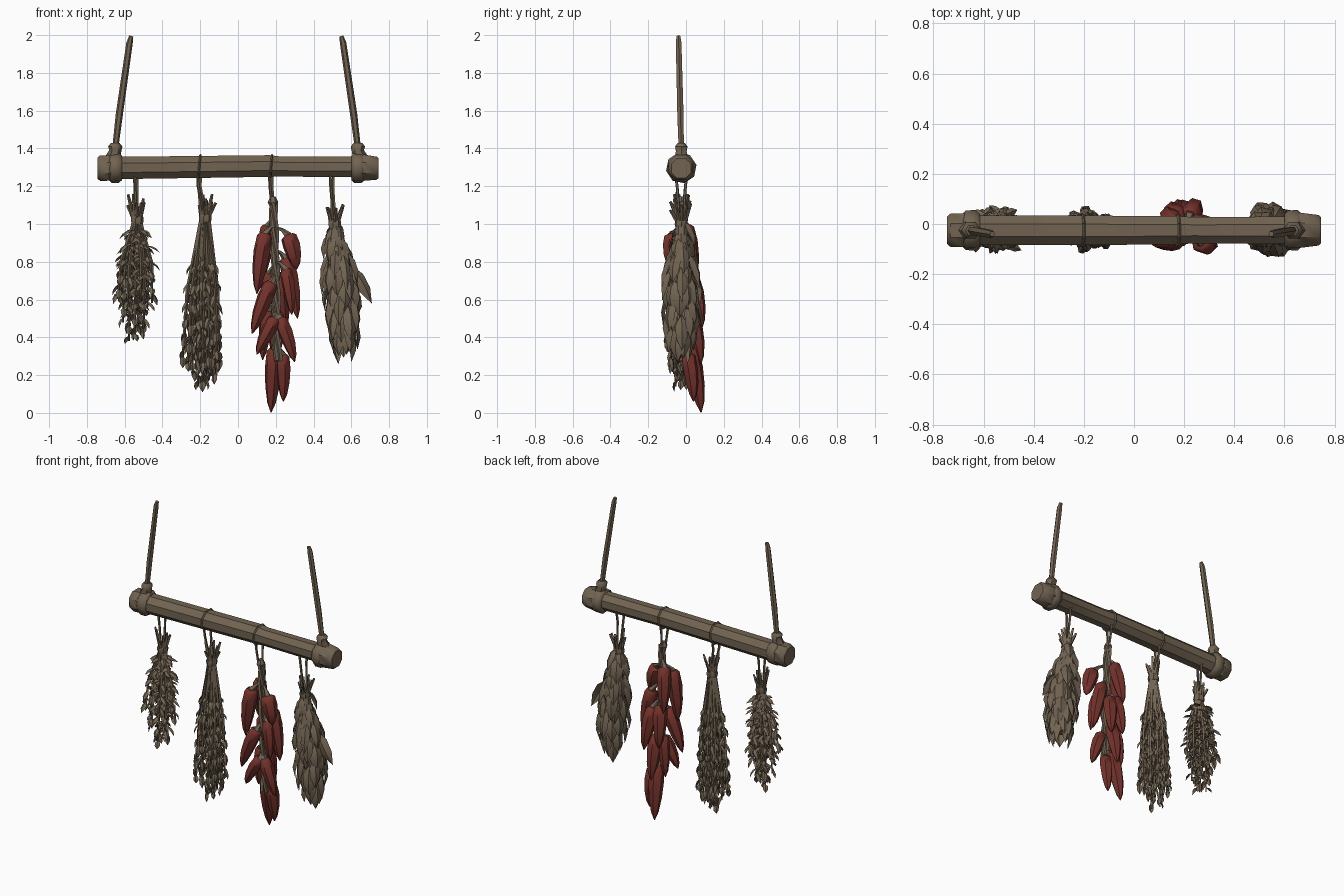
import bpy, bmesh, math, random
from mathutils import Vector

random.seed(7)
rnd = random.uniform
if "Cube" in bpy.data.objects:
    bpy.data.objects.remove(bpy.data.objects["Cube"])


def material(name, color):
    m = bpy.data.materials.new(name)
    m.use_nodes = True
    m.diffuse_color = (*color, 1)
    m.node_tree.nodes["Principled BSDF"].inputs["Base Color"].default_value = (*color, 1)
    return m


BROWN = material("dried brown", (0.165, 0.125, 0.083))
RED = material("dried red", (0.175, 0.032, 0.025))
MID_Y = -0.025


def finish(bm, name, mat, angle=35):
    me = bpy.data.meshes.new(name)
    bm.to_mesh(me)
    bm.free()
    me.materials.append(mat)
    ob = bpy.data.objects.new(name, me)
    bpy.context.collection.objects.link(ob)
    bpy.ops.object.select_all(action="DESELECT")
    ob.select_set(True)
    bpy.context.view_layer.objects.active = ob
    bpy.ops.object.shade_smooth_by_angle(angle=math.radians(angle))


def tube(bm, pts, radii, sides=6, phase=0.0):
    """Sweep a polygon with varying radius along the points."""
    pts = [Vector(p) for p in pts]
    axis = (pts[-1] - pts[0]).normalized()
    ref = Vector((0, 1, 0)) if abs(axis.z) > 0.6 else Vector((0, 0, 1))
    rings = []
    for i, p in enumerate(pts):
        t = (pts[min(i + 1, len(pts) - 1)] - pts[max(i - 1, 0)]).normalized()
        u = ref.cross(t).normalized()
        v = t.cross(u)
        angles = [phase + math.tau * j / sides for j in range(sides)]
        rings.append([bm.verts.new(p + radii[i] * (u * math.cos(a) + v * math.sin(a)))
                      for a in angles])
    for a, b in zip(rings, rings[1:]):
        for j in range(sides):
            k = (j + 1) % sides
            bm.faces.new((a[j], a[k], b[k], b[j]))
    bm.faces.new(rings[0][::-1])
    bm.faces.new(rings[-1])


def leaf(bm, base, d, n, length, width):
    """Folded pointed leaf running along d and facing n."""
    d = d.normalized()
    s = n.cross(d).normalized()
    n = d.cross(s)

    def station(t, w, lift):
        c = base + d * length * t + n * lift * width
        drop = n * 0.25 * width
        return [bm.verts.new(q) for q in (c + s * w * width - drop, c, c - s * w * width - drop)]

    root = bm.verts.new(base)
    l1, m1, r1 = station(0.3, 0.45, 0.3)
    l2, m2, r2 = station(0.65, 0.42, 0.3)
    tip = bm.verts.new(base + d * length - n * 0.1 * width)
    for f in ((root, m1, l1), (root, r1, m1), (m1, m2, l2, l1),
              (r1, r2, m2, m1), (m2, tip, l2), (r2, tip, m2)):
        bm.faces.new(f)


def ring_cord(bm, x, z, radius, thick, lean):
    """Cord wrapped once round the beam."""
    pts = []
    for i in range(9):
        a = math.tau * i / 8 + math.pi / 8
        pts.append(Vector((x + lean * math.sin(a), MID_Y + radius * math.cos(a),
                           z + radius * math.sin(a))))
    for a, b in zip(pts, pts[1:]):
        tube(bm, (a, b), (thick, thick), 4)


# Beam with flared ends
bm = bmesh.new()
profile = [(-0.745, 1.295, 0.06), (-0.73, 1.295, 0.073), (-0.68, 1.297, 0.073),
           (-0.62, 1.297, 0.064), (-0.21, 1.302, 0.063), (0.17, 1.307, 0.062),
           (0.23, 1.304, 0.057), (0.6, 1.302, 0.059), (0.66, 1.298, 0.076),
           (0.735, 1.295, 0.066), (0.745, 1.295, 0.057)]
tube(bm, [(x, MID_Y, z) for x, z, r in profile], [r for x, z, r in profile], 8, math.pi / 8)
finish(bm, "beam", BROWN, 40)

# Hanging ropes with wraps and knots
for side, x, top in (("right", -0.65, -0.565), ("left", 0.635, 0.547)):
    out = math.copysign(1, x)
    bm = bmesh.new()
    wrap = [(-0.035, 0.066), (-0.02, 0.081), (0.018, 0.082), (0.035, 0.067)]
    tube(bm, [(x + dx, MID_Y, 1.297) for dx, r in wrap], [r for dx, r in wrap], 8, 0.2)
    tube(bm, [(x + 0.012 * out, MID_Y, 1.35), (x, MID_Y, 1.385), (x, MID_Y, 1.41),
              (x, MID_Y, 1.43)], (0.04, 0.032, 0.038, 0.022), 6)
    finish(bm, side + "_rope_knot", BROWN, 50)
    bm = bmesh.new()
    foot, tip = Vector((x, MID_Y, 1.4)), Vector((top, MID_Y - 0.015, 1.995))
    tube(bm, [foot.lerp(tip, t) + Vector((sway * out, 0, 0)) for t, sway in
              ((0, 0), (0.3, 0.004), (0.65, 0.004), (0.94, 0.004), (1, 0))],
         (0.016, 0.019, 0.018, 0.017, 0.011), 6)
    finish(bm, side + "_rope", BROWN)


def cords(name, x, tie_x, tie_z, wraps):
    """Two strands from the beam down to the tied bundle."""
    bm = bmesh.new()
    for s in (-1, 1):
        tube(bm, [(x + 0.008 * s, MID_Y + 0.03 * s, 1.26), (x + 0.006 * s, MID_Y + 0.022 * s, 1.2),
                  (tie_x + 0.005 * s, MID_Y + 0.01 * s, tie_z)], (0.008, 0.008, 0.007), 5)
    if wraps:
        ring_cord(bm, x, 1.304, 0.067, 0.006, 0.006)
    finish(bm, name + "_cord", BROWN)


def bound_stems(name, x, tie_z, count):
    """Cut stem ends fanning up above the tie, with the tie band."""
    bm = bmesh.new()
    for i in range(count):
        a = math.tau * i / count + rnd(-0.2, 0.2)
        c, s = math.cos(a), math.sin(a)
        r = rnd(0.03, 0.06)
        tube(bm, [(x + 0.016 * c, MID_Y + 0.016 * s, tie_z - 0.03),
                  (x + 0.016 * c, MID_Y + 0.016 * s, tie_z + 0.01),
                  (x + r * c, MID_Y + r * s, tie_z + rnd(0.07, 0.14))], (0.012, 0.014, 0.007), 4)
    tube(bm, [(x, MID_Y, tie_z - 0.02), (x, MID_Y, tie_z), (x + 0.003, MID_Y, tie_z + 0.022)],
         (0.031, 0.036, 0.031), 7)
    finish(bm, name + "_tied_stems", BROWN)


def twig_bundle(name, x, drift, tie_z, count, low, high, spread, bulge, start, step, size, flare):
    """Bundle of thin twigs, each lined with small leaves."""
    bm = bmesh.new()
    for i in range(count):
        a = i * 2.4
        f = math.sqrt((i + 0.5) / count)
        out = Vector((math.cos(a), 0.75 * math.sin(a), 0))
        p0 = Vector((x, MID_Y, tie_z)) + out * 0.02
        end_z = low + (high - low) * f ** 1.5 + rnd(-0.05, 0.05)
        p2 = Vector((x + drift, MID_Y, max(low, end_z))) + out * spread * f
        p1 = (p0 + p2) / 2 + out * bulge * f
        tube(bm, (p0, p1, p2), (0.011, 0.01, 0.005), 4)
        number = int((1 - start) * (p2 - p0).length / step)
        for k in range(number):
            t = start + (1 - start) * k / number
            p = p0 * (1 - t) ** 2 + p1 * 2 * t * (1 - t) + p2 * t * t
            b = a + k * 2.2 + rnd(-0.4, 0.4)
            n = Vector((math.cos(b), math.sin(b), 0.15))
            d = n * flare * (1.5 - t) * rnd(0.5, 1.3) + Vector((0, 0, -1))
            leaf(bm, p, d, n + Vector((0, 0, 0.6)), size * rnd(0.75, 1.3), size * 0.55)
    finish(bm, name + "_sprigs", BROWN)


# Small spiky herb bundle
cords("spiky_herb", -0.54, -0.535, 1.03, False)
bound_stems("spiky_herb", -0.535, 1.02, 9)
twig_bundle("spiky_herb", -0.535, -0.018, 1.0, 15, 0.38, 0.62, 0.105, 0.03, 0.08, 0.026, 0.066, 1.3)

# Long budded herb bundle
cords("long_herb", -0.205, -0.175, 1.04, True)
bound_stems("long_herb", -0.175, 1.03, 10)
twig_bundle("long_herb", -0.175, -0.015, 1.02, 20, 0.14, 0.31, 0.112, 0.025, 0.3, 0.033, 0.066, 0.5)

# Broad leaf bundle: core, overlapping rows, one stray leaf
cords("broad_herb", 0.497, 0.51, 1.02, False)
bound_stems("broad_herb", 0.51, 1.0, 10)
bm = bmesh.new()
tube(bm, [(0.51, MID_Y, 1.0), (0.535, MID_Y, 0.8), (0.55, MID_Y, 0.6), (0.555, MID_Y, 0.38)],
     (0.03, 0.045, 0.06, 0.03), 7)
rows = 10
for row in range(rows):
    t = row / (rows - 1)
    z = 0.99 - 0.53 * t
    radius = 0.016 + 0.05 * math.sin(math.pi * min(1, 0.85 * t))
    for i in range(7):
        a = math.tau * (i + 0.5 * (row % 2)) / 7 + rnd(-0.25, 0.25)
        n = Vector((math.cos(a), math.sin(a), 0.1))
        base = Vector((0.512 + 0.045 * min(1, 1.6 * t), MID_Y, z + rnd(-0.03, 0.03))) + n * radius
        d = n * rnd(0.15, 0.5) * (1 - 0.75 * t) + Vector((0, 0, -1))
        leaf(bm, base, d, n, rnd(0.15, 0.21), rnd(0.06, 0.085))
leaf(bm, Vector((0.6, MID_Y, 0.78)), Vector((0.5, 0, -0.9)), Vector((0.3, -0.9, 0.2)), 0.23, 0.075)
finish(bm, "broad_herb_leaves", BROWN)

# Pepper string: twisted stalk
cords("pepper", 0.175, 0.185, 1.08, True)
bm = bmesh.new()
for k in range(3):
    pts = []
    for i in range(14):
        a = k * math.tau / 3 + i * 0.8
        pts.append((0.188 + 0.025 * i / 13 + 0.014 * math.cos(a),
                    MID_Y + 0.014 * math.sin(a), 1.12 - 0.065 * i))
    tube(bm, pts, [0.013] * 14, 5)
tube(bm, [(0.185, MID_Y, 1.09), (0.185, MID_Y, 1.115), (0.185, MID_Y, 1.145)],
     (0.016, 0.028, 0.014), 6)
finish(bm, "pepper_stalk", BROWN)

# Peppers: top x, y, z, tip x, y, z, radius
peppers = [(0.145, -0.06, 0.95, 0.10, -0.06, 0.63, 0.046), (0.265, -0.07, 0.94, 0.31, -0.08, 0.76, 0.048),
           (0.25, 0.0, 0.82, 0.315, -0.01, 0.5, 0.044), (0.18, -0.06, 0.69, 0.075, -0.07, 0.42, 0.044),
           (0.25, -0.05, 0.76, 0.285, -0.07, 0.52, 0.036), (0.2, -0.05, 0.5, 0.10, -0.06, 0.31, 0.04),
           (0.22, -0.04, 0.5, 0.30, -0.04, 0.27, 0.04), (0.195, 0.02, 0.34, 0.175, 0.08, 0.003, 0.047),
           (0.235, 0.01, 0.31, 0.24, 0.04, 0.06, 0.04), (0.16, 0.0, 0.99, 0.13, 0.05, 0.71, 0.044),
           (0.22, 0.03, 0.72, 0.25, 0.085, 0.45, 0.044), (0.17, 0.02, 0.74, 0.15, 0.07, 0.48, 0.044),
           (0.2, 0.02, 0.54, 0.2, 0.08, 0.26, 0.045), (0.16, 0.01, 0.54, 0.13, 0.03, 0.28, 0.036)]
shape = [(0, 0.6, 0), (0.05, 0.92, 0.1), (0.3, 1, 0.3), (0.6, 0.83, 0.3), (0.85, 0.5, 0.15), (1, 0.06, 0)]
fruit, stems = bmesh.new(), bmesh.new()
for x, y, z, tx, ty, tz, r in peppers:
    top, tip = Vector((x, y, z)), Vector((tx, ty, tz))
    bow = Vector((tx - 0.2, ty - MID_Y, 0)).normalized() * 0.02
    tube(fruit, [top.lerp(tip, t) + bow * b for t, w, b in shape], [r * w for t, w, b in shape], 6, 0.3)
    root = Vector((0.2, MID_Y, z + 0.04))
    tube(stems, (root, (root + top) / 2 + Vector((0, 0, 0.01)), top, top.lerp(tip, 0.03)),
         (0.008, 0.01, 0.02, 0.026), 5)
finish(fruit, "peppers", RED, 50)
finish(stems, "pepper_stems", BROWN)
